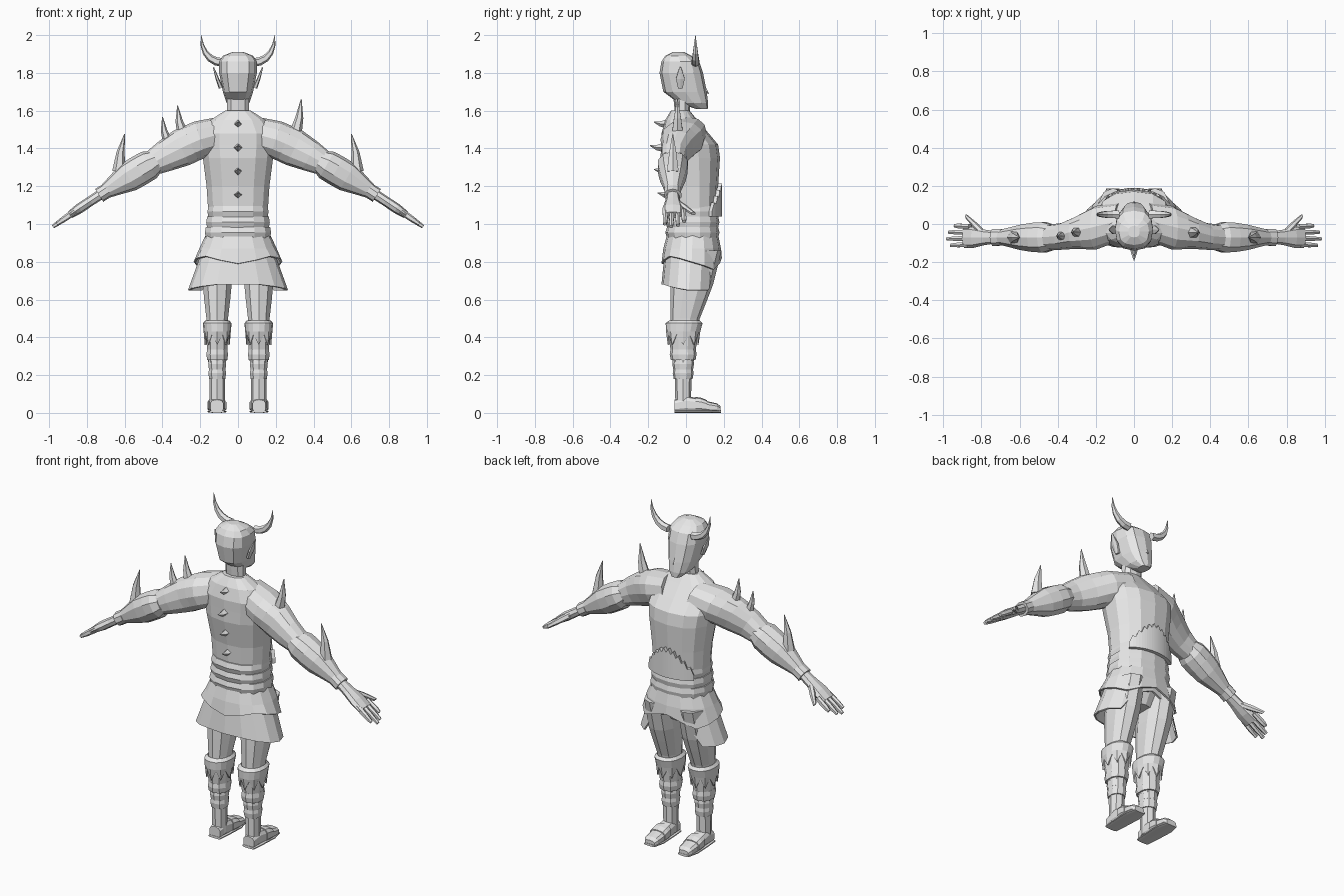
import bpy, bmesh, math
from mathutils import Vector

cube = bpy.data.objects.get("Cube")
if cube:
    bpy.data.objects.remove(cube, do_unlink=True)

grey = bpy.data.materials.new("plain_grey")
grey.use_nodes = True
colour = (0.8, 0.8, 0.8, 1)
grey.diffuse_color = colour
grey.node_tree.nodes["Principled BSDF"].inputs["Base Color"].default_value = colour

X, Y, Z = Vector((1, 0, 0)), Vector((0, 1, 0)), Vector((0, 0, 1))


def finish(name, bm, mirror=False, thickness=0):
    bmesh.ops.recalc_face_normals(bm, faces=bm.faces)
    mesh = bpy.data.meshes.new(name)
    bm.to_mesh(mesh)
    bm.free()
    mesh.materials.append(grey)
    part = bpy.data.objects.new(name, mesh)
    bpy.context.collection.objects.link(part)
    if thickness:
        part.modifiers.new("thickness", "SOLIDIFY").thickness = thickness
    if mirror:
        part.modifiers.new("mirror", "MIRROR").use_mirror_merge = False


def signed_power(value, power):
    return math.copysign(abs(value) ** power, value)


def loft(name, rings, u=X, axis=None, sides=10, power=.9, caps=True, hem=None, **extras):
    """Skin rings of (centre, radius along u, radius across u); hem lifts the first ring."""
    bm = bmesh.new()
    centres = [centre for centre, _, _ in rings]
    loops = []
    for k, (centre, along, across) in enumerate(rings):
        t = axis or (centres[min(k + 1, len(rings) - 1)] - centres[max(k - 1, 0)]).normalized()
        v = t.cross(u).normalized()
        loop = []
        for i in range(sides):
            angle = math.tau * i / sides
            point = centre - u * along * signed_power(math.sin(angle), power) \
                + v * across * signed_power(math.cos(angle), power)
            if hem and k == 0:
                point.z += hem(i)
            loop.append(bm.verts.new(point))
        loops.append(loop)
    for low, high in zip(loops, loops[1:]):
        for i in range(sides):
            j = (i + 1) % sides
            bm.faces.new((low[i], low[j], high[j], high[i]))
    if caps:
        bm.faces.new(loops[0])
        bm.faces.new(loops[-1])
    finish(name, bm, **extras)


def stack(name, rows, **options):
    """Upright part from rows of height, back, front, half width."""
    rings = [(Vector((0, (back + front) / 2, z)), width, (front - back) / 2)
             for z, back, front, width in rows]
    loft(name, rings, axis=Z, **options)


def arm_depth(x):
    return max(0, .4 - x) / 4 - .07


def arm_point(x, depth=arm_depth):
    """The arm droops along one curve from shoulder to fingertip."""
    return Vector((x, depth(x), 1.48 - .58 * max(0, x - .1) ** 1.25))


def along_arm(name, rows, depth=arm_depth, **options):
    rings = [(arm_point(x, depth), wide, thick) for x, wide, thick in rows]
    loft(name, rings, u=Y, mirror=True, **options)


def leg(name, rows, **options):
    """Leg part from rows of height and half width; the thigh deepens and leans forward."""
    rings = [(Vector((.11, max(0, z - .45) / 5 - .015, z)), r, r * (1 + .6 * z)) for z, r in rows]
    loft(name, rings, axis=Z, mirror=True, **options)


def spike(name, base, tip, radius, u=Y, sides=6, bend=None, **options):
    middle = base.lerp(tip, .5) + (bend or Vector())
    loft(name, [(base, radius, radius), (middle, radius * .6, radius * .6), (tip, .002, .002)],
         u=u, sides=sides, power=1, **options)


def arm_spike(name, x, lean, height, radius, side=1, mirror=False):
    base = arm_point(x) + Z * .06
    tip = base + X * lean + Z * height
    for point in (base, tip):
        point.x *= side
    spike(name, base, tip, radius, bend=X * side * .007, mirror=mirror)


# Body and head
stack("torso", [(1.05, -.09, .16, .16), (1.2, -.1, .17, .17), (1.35, -.13, .18, .19),
                (1.42, -.13, .17, .2), (1.48, -.13, .12, .2), (1.55, -.11, .06, .15),
                (1.6, -.08, .02, .07)], sides=14, power=.85)
stack("neck", [(1.55, -.08, .03, .08), (1.6, -.06, .02, .06), (1.7, -.07, .03, .06)])
stack("head", [(1.61, .05, .115, .03), (1.64, -.04, .117, .06), (1.7, -.12, .11, .08),
               (1.8, -.14, .09, .1), (1.86, -.13, .07, .1), (1.89, -.11, .03, .08),
               (1.91, -.07, -.01, .03)], sides=12, power=.8)
nose = Vector((0, .09, 1.72))
spike("nose", nose, nose + Vector((0, .03, -.03)), .015, u=X, sides=4)
stack("pelvis", [(.75, -.05, .1, .1), (.83, -.08, .14, .14), (.95, -.08, .15, .15)])

# Horns sweep outward and then up
horn = []
for step in range(6):
    f = step / 5
    r = .022 * (1 - f ** 2) + .001
    horn.append((Vector((.08 + .115 * math.sin(f * math.pi / 2), .05, 1.855 + .145 * f ** 2)), r, r))
loft("horn", horn, u=Y, sides=6, mirror=True)

# Ears flare up to a point
ear = Vector((.09, -.03, 1.72))
loft("ear", [(ear, .014, .012), (ear + Vector((.02, 0, .05)), .026, .009),
             (ear + Vector((.04, 0, .11)), .005, .003)], u=Y, sides=6, mirror=True)

# Arms
along_arm("arm", [(.08, .1, .09), (.2, .115, .1), (.25, .1, .1), (.3, .085, .1), (.38, .07, .085),
                  (.46, .065, .065), (.6, .05, .05), (.73, .035, .03)], sides=12)
along_arm("bracer", [(.43, .07, .06), (.47, .083, .08), (.52, .08, .082), (.58, .07, .08),
                     (.64, .055, .06), (.7, .04, .04)])
along_arm("wrist_band", [(.69, .045, .04), (.735, .047, .04)])

# Hands
along_arm("palm", [(.72, .032, .027), (.78, .04, .026), (.84, .055, .027), (.89, .055, .02)], sides=8)
for finger, spread, tip in (("index", 1.5, .94), ("middle", .5, .97),
                            ("ring", -.5, .98), ("little", -1.5, .96)):
    along_arm(finger + "_finger", [(.86, .014, .018), (.92, .014, .016), (tip, .01, .01)],
              depth=lambda x: spread * x * .036 - .06, sides=6)
along_arm("thumb", [(.79, .02, .018), (.83, .02, .018), (.88, .012, .01)],
          depth=lambda x: x - .84, sides=6)

# Spikes on the arms, shoulders and spine
arm_spike("bracer_spike", .63, -.03, .2, .036, mirror=True)
arm_spike("left_shoulder_spike", .3, .035, .2, .036)
arm_spike("right_inner_spike", .29, .03, .16, .032, side=-1)
arm_spike("right_outer_spike", .37, .03, .14, .028, side=-1)
for i, back in enumerate((-.1, -.12, -.1, -.08)):
    base = Vector((0, back, 1.53 - i / 8))
    spike(f"spine_spike_{i}", base, base + Vector((0, -.07, .01)), .024, u=X, sides=4, bend=Z * -.005)

# Belt of three wraps, wider toward the hips
for i in range(3):
    low, width = 1.035 - i * .055, .16 + i * .007
    stack(f"belt_wrap_{i}", [(low, -.1, .17, width), (low + .03, -.11, .177, width + .005),
                             (low + .06, -.1, .17, width)], sides=14, power=.85)


def mirrored_hem(heights):
    """Hem heights run from the front centre to the back centre."""
    return lambda i: heights[min(i, 16 - i)]


# Skirt layers, the lower one open at the front
stack("skirt_lower", [(.65, -.13, .16, .265), (.83, -.115, .165, .2), (.92, -.1, .15, .165)],
      sides=16, caps=False, thickness=.01,
      hem=mirrored_hem((.16, .12, 0, 0, 0, .01, .02, .03, .03)))
stack("skirt_upper", [(.79, -.13, .19, .235), (.87, -.12, .185, .205), (.945, -.1, .17, .17)],
      sides=16, caps=False, thickness=.01,
      hem=mirrored_hem((.03, 0, -.03, -.01, .01, .03, .04, .02, 0)))

# Jagged fur patch over the belly
bm = bmesh.new()
columns, count, bottom = [], 20, 1.04
for i in range(count + 1):
    f = 2 * i / count - 1
    front = .05 + .14 * math.sqrt(1 - .6 * f * f)
    top = bottom + .04 + .12 * math.cos(f * math.pi / 2) + (.015 if i % 2 else -.01)
    columns.append([bm.verts.new((.15 * f, front, z)) for z in (bottom, top)])
for left, right in zip(columns, columns[1:]):
    bm.faces.new((left[0], right[0], right[1], left[1]))
finish("fur_patch", bm, thickness=.02)

# Legs with wrapped boots
leg("thigh", [(.86, .08), (.68, .08), (.6, .072), (.5, .06), (.42, .055)])
leg("shin", [(.02, .04), (.18, .04), (.3, .05), (.45, .058)], sides=8)
leg("knee_cuff", [(.385, .066), (.43, .072), (.475, .076), (.49, .062)], sides=16, caps=False,
    thickness=.01, hem=lambda i: .03 if i % 2 else -.025)
leg("calf_wrap", [(.33, .055), (.4, .062), (.44, .063)])
for i, r in enumerate((.06, .05, .049)):
    low = .28 - i * .05
    leg(f"shin_band_{i}", [(low, r - .004), (low + .03, r), (low + .055, r - .004)])


def foot_part(name, rows):
    """Part resting on the ground from rows of y, half width, height."""
    rings = [(Vector((.112, y, height / 2)), width, height / 2) for y, width, height in rows]
    loft(name, rings, axis=Y, power=.7, mirror=True)


# Feet and sandals
foot_part("foot", [(-.06, .036, .07), (0, .042, .09), (.05, .045, .08), (.12, .048, .06),
                   (.165, .044, .05), (.183, .032, .035)])
foot_part("sole", [(-.062, .04, .014), (0, .046, .014), (.12, .052, .014), (.185, .036, .014)])
foot_part("sandal_strap", [(.05, .05, .085), (.08, .052, .08), (.11, .052, .068)])
